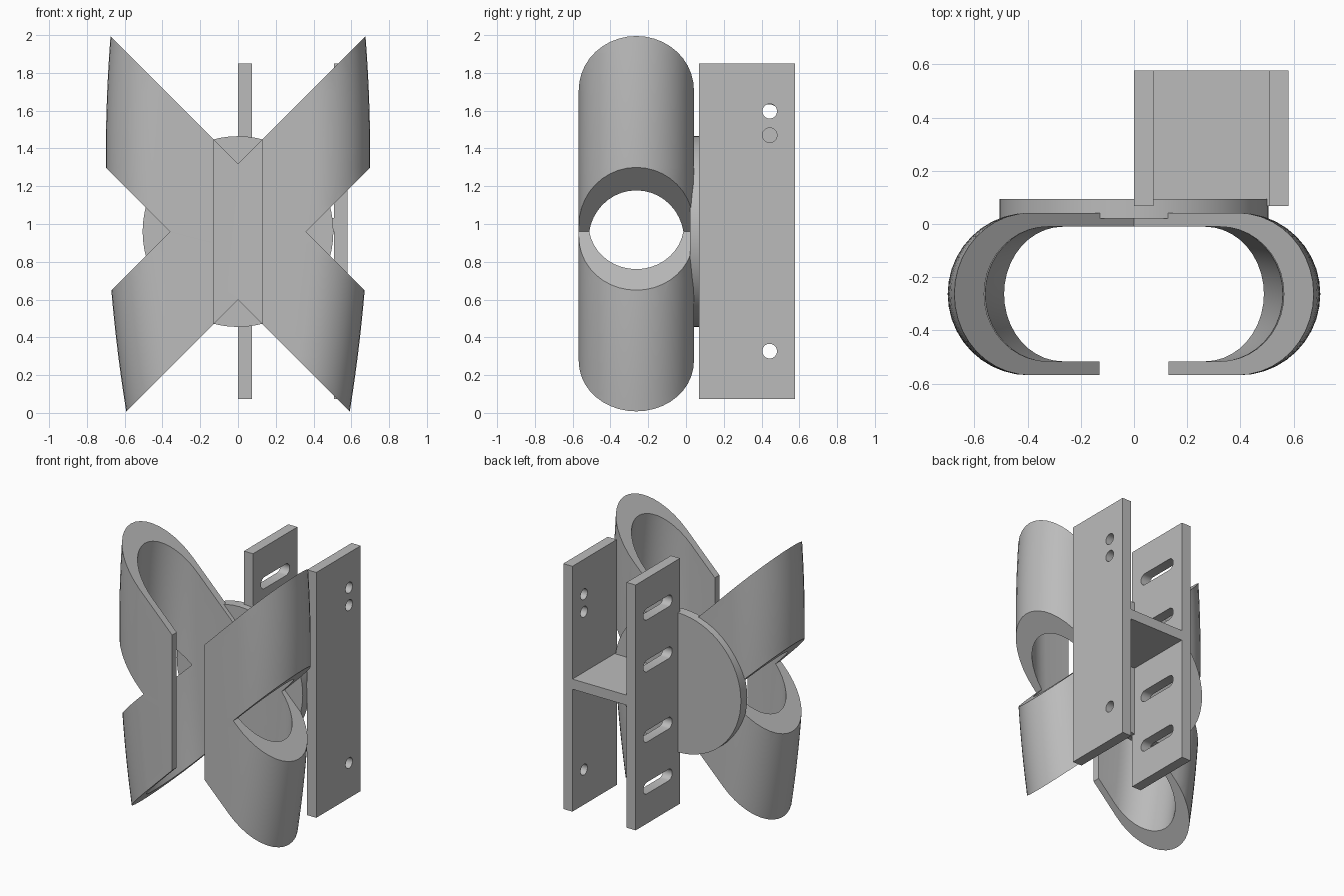
import bpy, bmesh, math
from mathutils import Matrix

cube = bpy.data.objects.get("Cube")
if cube:
    bpy.data.objects.remove(cube, do_unlink=True)

grey = bpy.data.materials.new("plain grey")
grey.use_nodes = True
GREY = (0.5, 0.5, 0.5, 1)
grey.diffuse_color = GREY
grey.node_tree.nodes["Principled BSDF"].inputs["Base Color"].default_value = GREY

MID = 0.96     # height of the bracket's centre
BAND = 0.36    # half height of each diagonal band


def loft(name, rings):
    """Solid through equal-length rings of points, capped at both ends."""
    bm = bmesh.new()
    loops = [[bm.verts.new(p) for p in ring] for ring in rings]
    for a, b in zip(loops, loops[1:]):
        for i in range(len(a)):
            j = (i + 1) % len(a)
            bm.faces.new((a[i], a[j], b[j], b[i]))
    bm.faces.new(loops[0])
    bm.faces.new(loops[-1])
    bmesh.ops.recalc_face_normals(bm, faces=bm.faces)
    mesh = bpy.data.meshes.new(name)
    bm.to_mesh(mesh)
    bm.free()
    mesh.materials.append(grey)
    ob = bpy.data.objects.new(name, mesh)
    bpy.context.collection.objects.link(ob)
    return ob


def box(name, x0, x1, y0, y1, z0, z1):
    return loft(name, [[(x0, y0, z), (x1, y0, z), (x1, y1, z), (x0, y1, z)] for z in (z0, z1)])


def apply_boolean(ob, cutter, operation):
    mod = ob.modifiers.new("cut", "BOOLEAN")
    mod.operation, mod.object, mod.solver = operation, cutter, "EXACT"
    bpy.context.view_layer.objects.active = ob
    bpy.ops.object.modifier_apply(modifier=mod.name)
    bpy.data.objects.remove(cutter, do_unlink=True)


def smooth(ob):
    bpy.ops.object.select_all(action="DESELECT")
    ob.select_set(True)
    bpy.context.view_layer.objects.active = ob
    bpy.ops.object.shade_smooth_by_angle(angle=math.radians(30))


def slot_cutter(y0, y1, z, r):
    """Rounded slot along y, or a round hole when both ends meet."""
    n = 12
    ring = []
    for k in range(2 * n):
        a = -math.pi / 2 + math.pi * (k + 0.5) / n
        ring.append(((y1 if k < n else y0) + r * math.cos(a), z + r * math.sin(a)))
    return loft("cutter", [[(x, y, w) for y, w in ring] for x in (-0.2, 0.8)])


# Curled section: open at the front, thicker at the sides
def section(z):
    width = 0.70 - 0.06 * (z - 1.35) ** 2
    yc, lip, n = -0.263, 0.13, 20

    def bend(edge, r):
        arc = [math.pi / 2 - math.pi * k / n for k in range(n + 1)]
        return [(edge - r + r * math.cos(a), yc + r * math.sin(a)) for a in arc]

    outer, inner = bend(width, 0.305), bend(width - 0.12, 0.253)
    mirror = lambda pts: [(-x, y) for x, y in reversed(pts)]
    outer_path = mirror(outer) + outer
    inner_path = mirror(inner) + inner
    ends = lambda r, s: (s * lip, yc - r)
    path = [ends(0.305, -1)] + outer_path + [ends(0.305, 1), ends(0.253, 1)]
    path += inner_path[::-1] + [ends(0.253, -1)]
    return [(x, y, z) for x, y in path]


# Crossed clamp arms
arms = loft("clamp_arms", [section(-0.1 + 0.1 * k) for k in range(23)])
L = 1.2
quarter = [(0, BAND), (L, L + BAND), (L, L - BAND), (BAND, 0)]
half = quarter + [(x, -z) for x, z in quarter[2::-1]]
cross = half + [(-x, z) for x, z in half[-2:0:-1]]
cutter = loft("cross_cutter", [[(x, y, MID + z) for x, z in cross] for y in (-1, 1)])
apply_boolean(arms, cutter, "INTERSECT")
smooth(arms)

# Round mounting disc
ring = [2 * math.pi * k / 64 for k in range(64)]
disc = loft("mounting_disc", [[(0.505 * math.cos(a), y, MID + 0.505 * math.sin(a)) for a in ring]
                              for y in (0.02, 0.093)])
smooth(disc)

# Two upright plates joined by a web
Y0, Y1, Z0, Z1 = 0.068, 0.576, 0.073, 1.85
slotted = box("slotted_plate", 0, 0.073, Y0, Y1, Z0, Z1)
for offset in (-0.63, -0.255, 0.255, 0.63):
    apply_boolean(slotted, slot_cutter(0.20, 0.445, MID + offset, 0.042), "DIFFERENCE")
smooth(slotted)

drilled = box("drilled_plate", 0.507, 0.58, Y0, Y1, Z0, Z1)
for z in (0.327, 1.47, 1.597):
    apply_boolean(drilled, slot_cutter(0.443, 0.443, z, 0.039), "DIFFERENCE")
smooth(drilled)

box("joining_web", 0.073, 0.507, Y0, Y1, MID, MID + 0.073)
